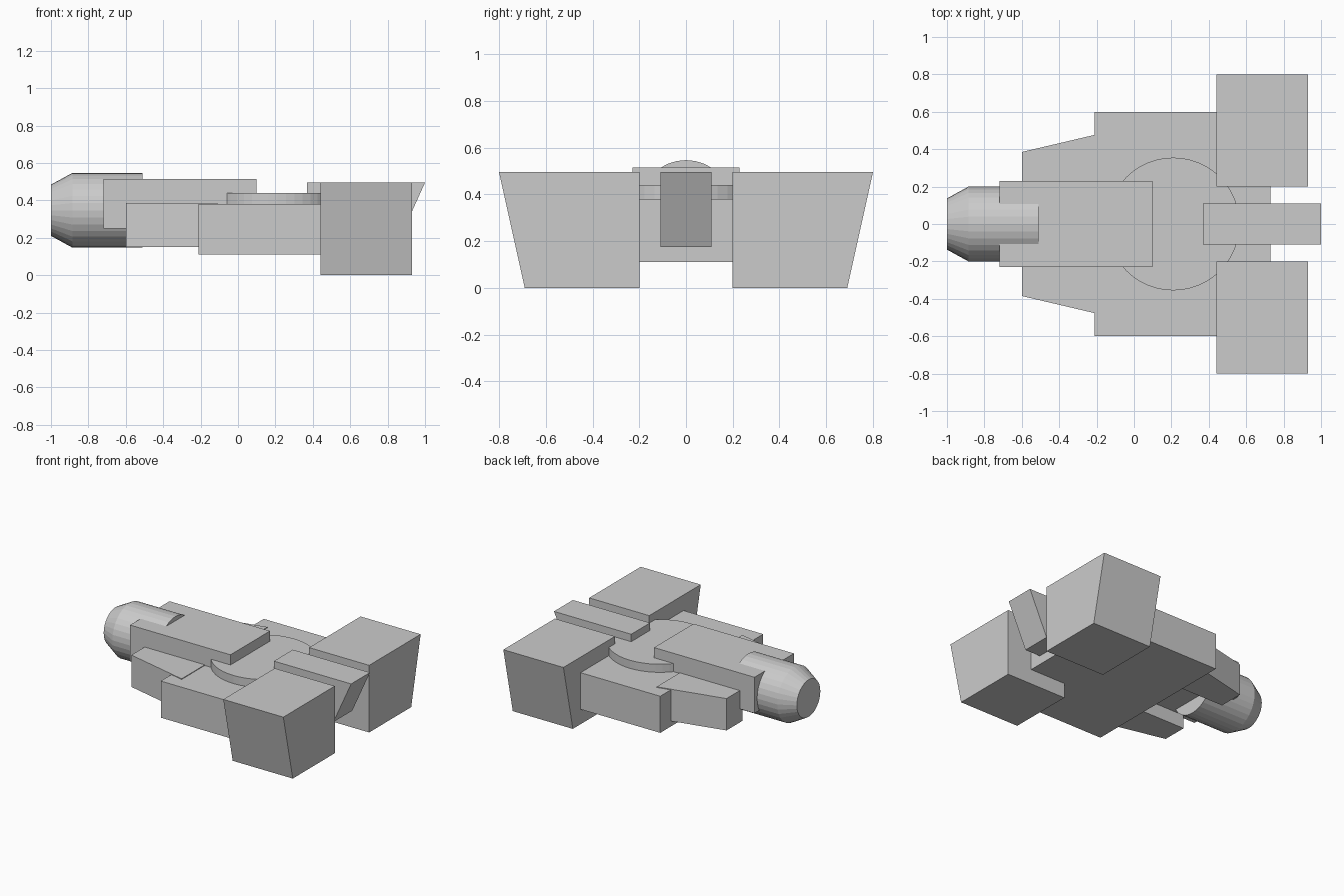
import bpy, bmesh, math
from mathutils import Matrix, Vector

if "Cube" in bpy.data.objects:
    bpy.data.objects.remove(bpy.data.objects["Cube"])


def finish(name, bm):
    bmesh.ops.recalc_face_normals(bm, faces=bm.faces)
    mesh = bpy.data.meshes.new(name)
    bm.to_mesh(mesh)
    bm.free()
    obj = bpy.data.objects.new(name, mesh)
    bpy.context.collection.objects.link(obj)
    return obj


def prism(name, profile, direction):
    """Extrude a closed 3D profile along a direction."""
    bm = bmesh.new()
    face = bm.faces.new([bm.verts.new(p) for p in profile])
    out = bmesh.ops.extrude_face_region(bm, geom=[face], use_keep_orig=True)
    verts = [v for v in out["geom"] if isinstance(v, bmesh.types.BMVert)]
    bmesh.ops.translate(bm, verts=verts, vec=Vector(direction))
    return finish(name, bm)


def box(name, x0, x1, y, z0, z1):
    return prism(name, [(x0, -y, z0), (x1, -y, z0), (x1, y, z0), (x0, y, z0)],
                 (0, 0, z1 - z0))


def mirror_y(obj):
    mod = obj.modifiers.new("mirror", "MIRROR")
    mod.use_axis = (False, True, False)


# Main hull slab and raised spine block
box("main_hull", -0.21, 0.73, 0.60, 0.11, 0.38)
box("spine_block", -0.72, 0.10, 0.23, 0.25, 0.515)

# Tapered forward wings, one each side
mirror_y(prism("front_wing", [(-0.60, 0.20, 0.15), (-0.11, 0.20, 0.15),
                              (-0.11, 0.50, 0.15), (-0.60, 0.385, 0.15)],
               (0, 0, 0.235)))

# Engine pods with slanted outer sides
mirror_y(prism("engine_pod", [(0.44, 0.20, 0), (0.44, 0.69, 0),
                              (0.44, 0.80, 0.495), (0.44, 0.20, 0.495)],
               (0.49, 0, 0)))

# Tail fin with slanted rear face
prism("tail_fin", [(0.37, -0.11, 0.175), (0.855, -0.11, 0.175),
                   (1.00, -0.11, 0.495), (0.37, -0.11, 0.495)],
      (0, 0.22, 0))

# Round deck disc
bm = bmesh.new()
bmesh.ops.create_cone(bm, cap_ends=True, segments=48, radius1=0.355, radius2=0.355,
                      depth=0.14, matrix=Matrix.Translation((0.21, 0, 0.37)))
finish("deck_disc", bm)

# Nose barrel: rings along x with a chamfered tip
bm = bmesh.new()
SIDES = 32
rings = []
for x, r in ((-1.0, 0.137), (-0.885, 0.20), (-0.51, 0.20)):
    rings.append([bm.verts.new((x, r * math.cos(2 * math.pi * i / SIDES),
                                0.347 + r * math.sin(2 * math.pi * i / SIDES)))
                  for i in range(SIDES)])
for a, b in zip(rings, rings[1:]):
    for i in range(SIDES):
        j = (i + 1) % SIDES
        bm.faces.new((a[i], a[j], b[j], b[i]))
bm.faces.new(rings[0])
bm.faces.new(rings[-1])
finish("nose_barrel", bm)
